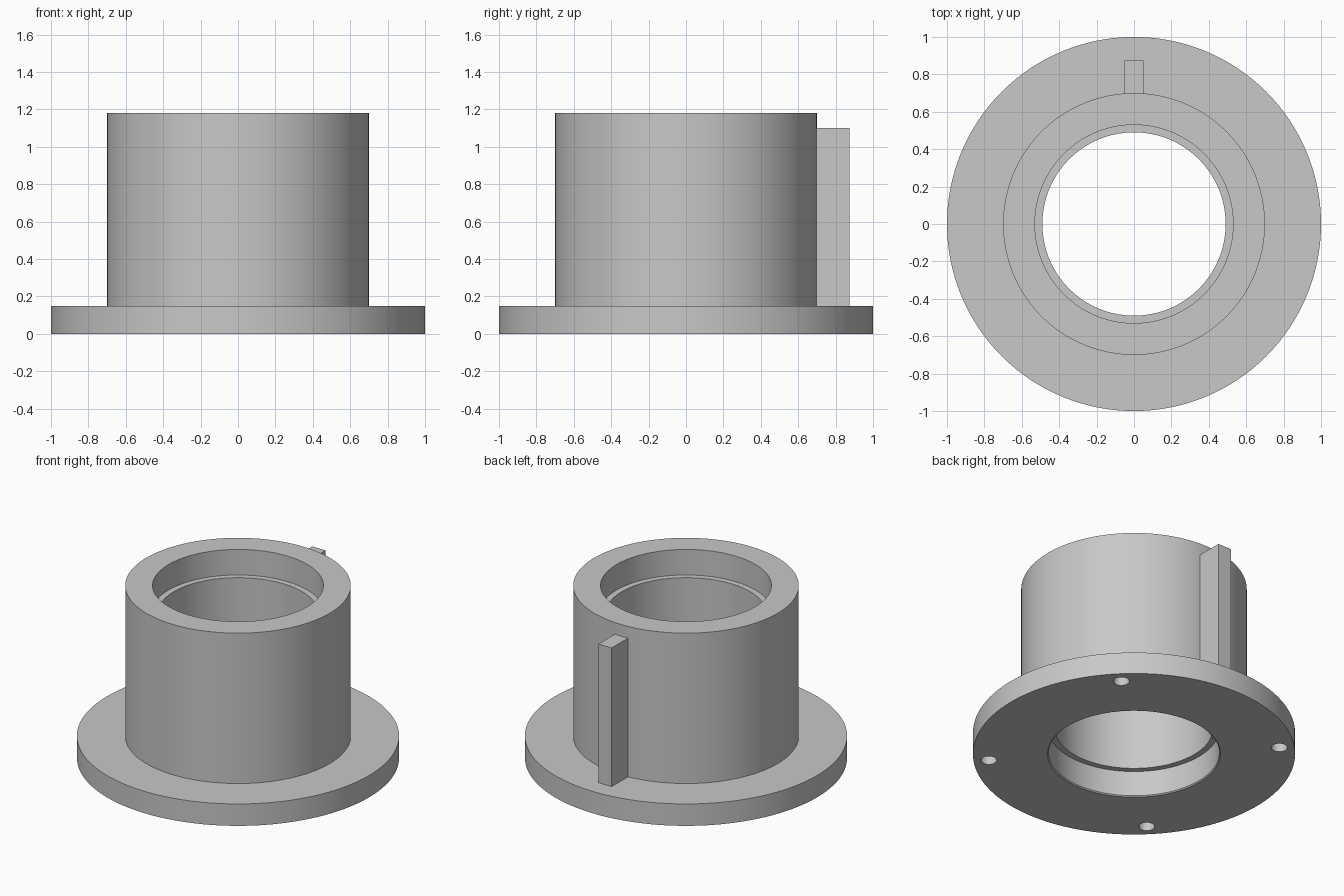
import bpy, bmesh, math
from mathutils import Matrix

if "Cube" in bpy.data.objects:
    bpy.data.objects.remove(bpy.data.objects["Cube"], do_unlink=True)

grey = bpy.data.materials.new("light grey")
grey.use_nodes = True
colour = (0.58, 0.58, 0.58, 1)
grey.diffuse_color = colour
grey.node_tree.nodes["Principled BSDF"].inputs["Base Color"].default_value = colour

SEGMENTS = 128
FLANGE_TOP = 0.15
HEIGHT = 1.18
SEAT = 0.53    # bearing seat radius at both ends
BORE = 0.49    # narrower bore between the seats


def make_object(name, bm):
    bmesh.ops.recalc_face_normals(bm, faces=bm.faces)
    mesh = bpy.data.meshes.new(name)
    bm.to_mesh(mesh)
    bm.free()
    mesh.materials.append(grey)
    obj = bpy.data.objects.new(name, mesh)
    bpy.context.collection.objects.link(obj)
    return obj


def activate(obj):
    bpy.ops.object.select_all(action="DESELECT")
    obj.select_set(True)
    bpy.context.view_layer.objects.active = obj


# Flanged sleeve: one closed profile turned round the z axis
profile = [(SEAT + 0.007, 0), (1, 0), (1, FLANGE_TOP), (0.7, FLANGE_TOP),
           (0.7, HEIGHT), (SEAT, HEIGHT), (SEAT, 1.005), (BORE, 1.005),
           (BORE, 0.18), (SEAT, 0.18), (SEAT, 0.007)]
bm = bmesh.new()
verts = [bm.verts.new((r, 0, z)) for r, z in profile]
edges = [bm.edges.new((v, verts[i - 1])) for i, v in enumerate(verts)]
bmesh.ops.spin(bm, geom=verts + edges, cent=(0, 0, 0), axis=(0, 0, 1),
               angle=math.tau, steps=SEGMENTS, use_merge=True)
bmesh.ops.remove_doubles(bm, verts=bm.verts, dist=0.0001)
sleeve = make_object("flanged_sleeve", bm)

# Four blind screw holes under the flange, on the diagonals
bm = bmesh.new()
for i in range(4):
    angle = math.radians(45 + 90 * i)
    place = Matrix.Translation((0.905 * math.cos(angle), 0.905 * math.sin(angle), 0))
    bmesh.ops.create_cone(bm, cap_ends=True, segments=32, radius1=0.05,
                          radius2=0.05, depth=0.2, matrix=place)
cutter = make_object("screw_hole_cutter", bm)
cutter.hide_render = True

cut = sleeve.modifiers.new("screw holes", "BOOLEAN")
cut.operation = "DIFFERENCE"
cut.solver = "EXACT"
cut.object = cutter
activate(sleeve)
bpy.ops.object.modifier_apply(modifier=cut.name)
bpy.data.objects.remove(cutter, do_unlink=True)
bpy.ops.object.shade_smooth_by_angle(angle=math.radians(30))

# Upright key on the back of the sleeve
low, high = (-0.05, 0.69, FLANGE_TOP), (0.05, 0.875, 1.1)
size = [b - a for a, b in zip(low, high)]
middle = [(a + b) / 2 for a, b in zip(low, high)]
bm = bmesh.new()
bmesh.ops.create_cube(bm, size=1, matrix=Matrix.Translation(middle) @ Matrix.Diagonal((*size, 1)))
make_object("locating_key", bm)
